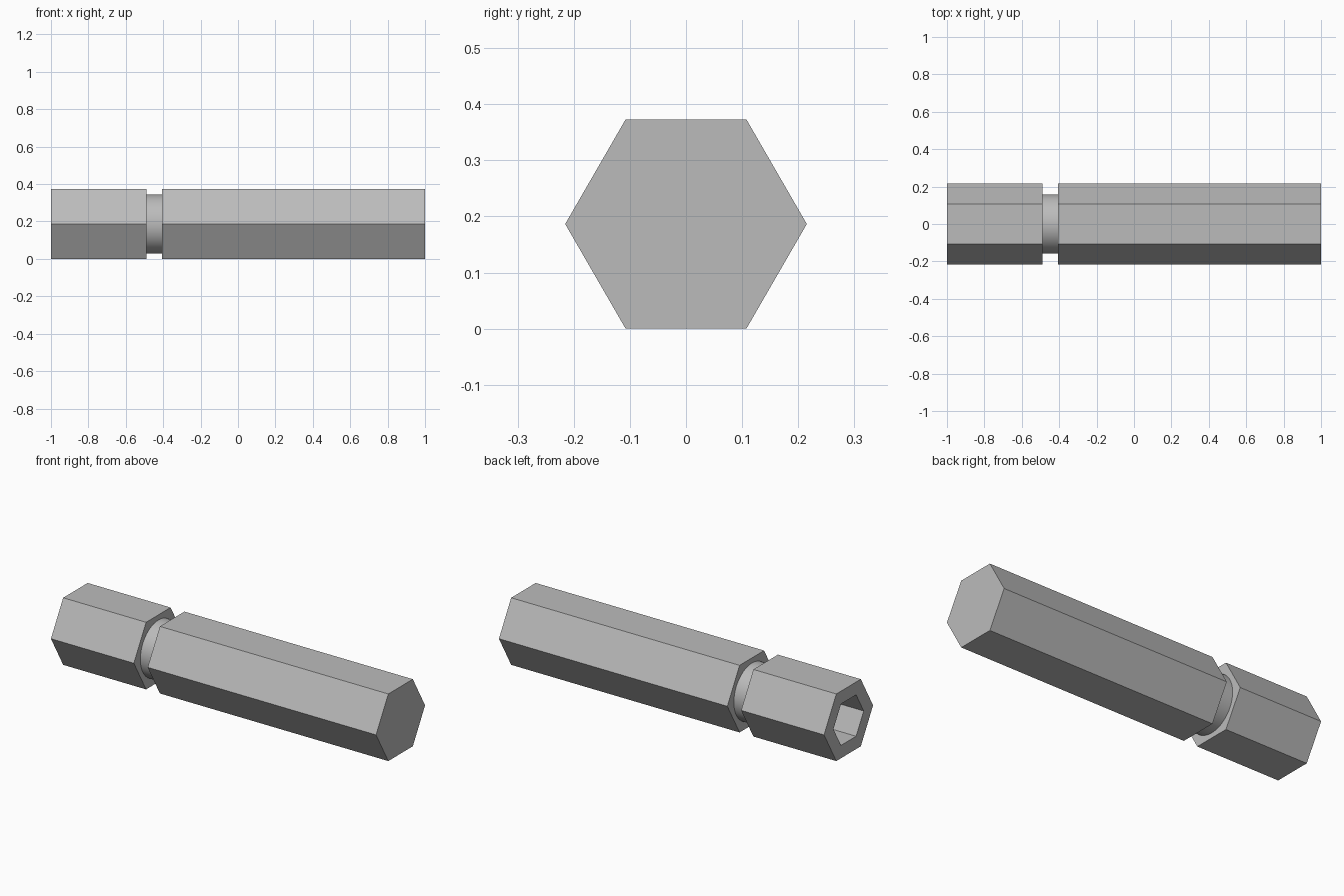
import bpy, bmesh
from math import cos, sin, pi, radians

old = bpy.data.objects.get("Cube")
if old:
    bpy.data.objects.remove(old, do_unlink=True)

RADIUS = 0.2153                  # corner radius of the hexagonal bar
HEIGHT = RADIUS * cos(pi / 6)    # axis height, half the distance across flats
STEPS = 72                       # points per ring, a multiple of six

steel = bpy.data.materials.new("grey steel")
steel.use_nodes = True
color = (0.5, 0.5, 0.5, 1)
steel.diffuse_color = color
steel.node_tree.nodes["Principled BSDF"].inputs["Base Color"].default_value = color


def ring(bm, x, radius, hexagonal):
    """Closed ring of points around the bar's axis."""
    verts = []
    for i in range(STEPS):
        a = 2 * pi * i / STEPS
        r = radius
        if hexagonal:
            r *= cos(pi / 6) / cos(a % (pi / 3) - pi / 6)
        verts.append(bm.verts.new((x, r * cos(a), HEIGHT + r * sin(a))))
    return verts


# Sections from the socket floor, out over the rim, and along to the far end
sections = [
    (-0.58, 0.133, True),        # socket floor
    (-1.0, 0.133, True),         # socket mouth
    (-1.0, RADIUS, True),        # collar
    (-0.49, RADIUS, True),
    (-0.49, 0.158, False),       # round neck
    (-0.405, 0.158, False),
    (-0.405, RADIUS, True),      # long shank
    (1.0, RADIUS, True),
]

bm = bmesh.new()
rings = [ring(bm, *s) for s in sections]
for a, b in zip(rings, rings[1:]):
    for i in range(STEPS):
        j = (i + 1) % STEPS
        bm.faces.new((a[i], a[j], b[j], b[i]))
bm.faces.new(rings[0])
bm.faces.new(rings[-1])
bmesh.ops.recalc_face_normals(bm, faces=bm.faces)

# Merge the flat strips into single faces
bmesh.ops.dissolve_limit(bm, angle_limit=radians(1), verts=bm.verts, edges=bm.edges)

mesh = bpy.data.meshes.new("hex_socket_bar")
bm.to_mesh(mesh)
bm.free()
mesh.materials.append(steel)
bar = bpy.data.objects.new("hex_socket_bar", mesh)
bpy.context.collection.objects.link(bar)

bpy.ops.object.select_all(action="DESELECT")
bar.select_set(True)
bpy.context.view_layer.objects.active = bar
bpy.ops.object.shade_smooth_by_angle(angle=radians(30))
